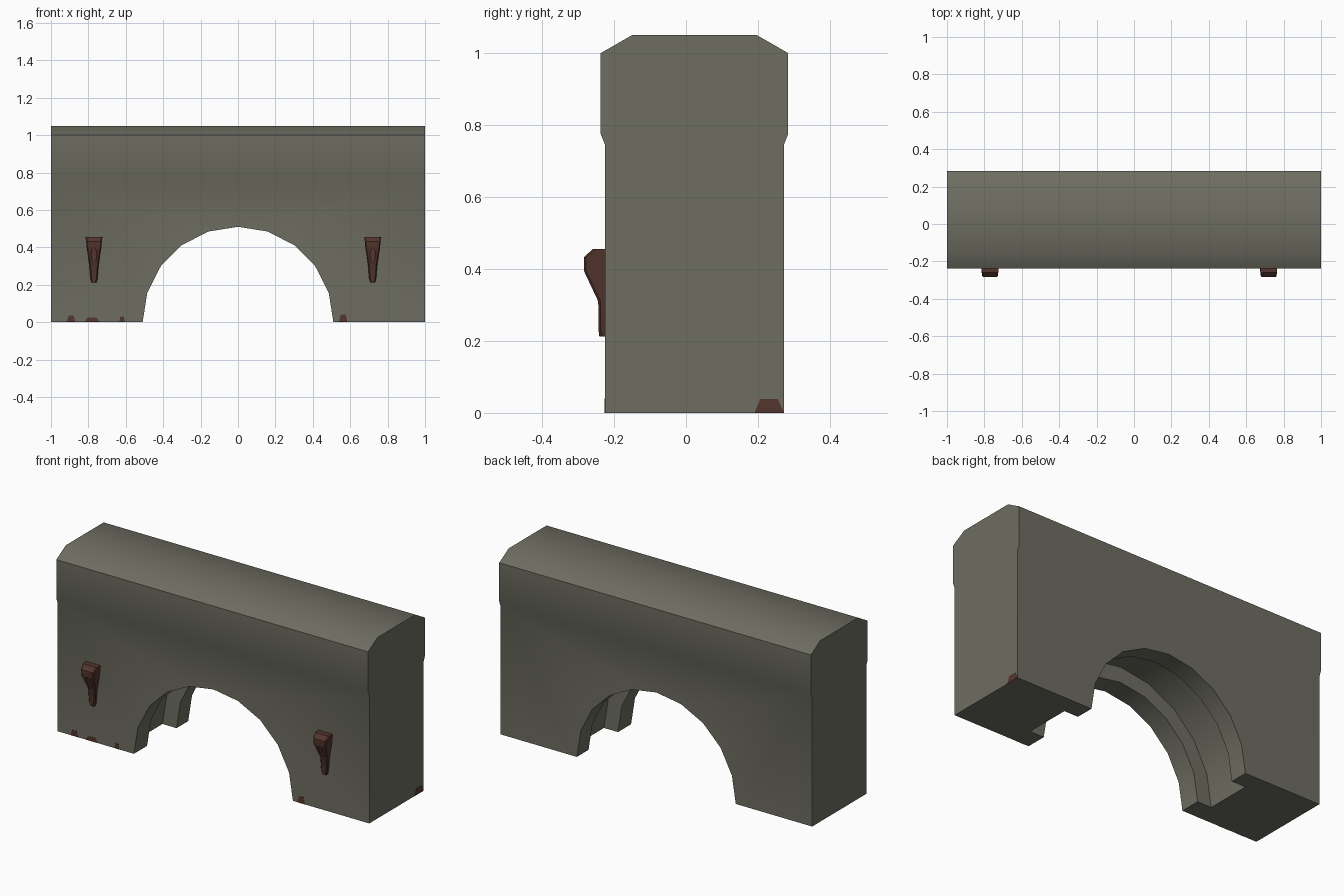
import bpy, bmesh, math

if "Cube" in bpy.data.objects:
    bpy.data.objects.remove(bpy.data.objects["Cube"])

def material(name, rgb):
    m = bpy.data.materials.new(name)
    m.diffuse_color = (*rgb, 1)
    m.use_nodes = True
    m.node_tree.nodes["Principled BSDF"].inputs["Base Color"].default_value = m.diffuse_color
    return m

STONE = material("grey stone", (0.155, 0.155, 0.122))
IRON = material("rusty iron", (0.088, 0.036, 0.026))

def make_object(name, bm, mat):
    bmesh.ops.recalc_face_normals(bm, faces=bm.faces)
    me = bpy.data.meshes.new(name)
    bm.to_mesh(me)
    bm.free()
    me.materials.append(mat)
    ob = bpy.data.objects.new(name, me)
    bpy.context.collection.objects.link(ob)
    return ob

def loft(name, rings, mat):
    """Skin a list of equally long closed rings and cap both ends."""
    bm = bmesh.new()
    vs = [[bm.verts.new(p) for p in ring] for ring in rings]
    n = len(vs[0])
    for a, b in zip(vs, vs[1:]):
        for i in range(n):
            j = (i + 1) % n
            bm.faces.new((a[i], a[j], b[j], b[i]))
    bm.faces.new(vs[0])
    bm.faces.new(vs[-1])
    return make_object(name, bm, mat)

def cut(ob, cutters):
    """Subtract the cutters, bake the result, then delete the cutters."""
    for c in cutters:
        mod = ob.modifiers.new("cut", 'BOOLEAN')
        mod.operation = 'DIFFERENCE'
        mod.solver = 'EXACT'
        mod.object = c
        c.hide_render = True
    dg = bpy.context.evaluated_depsgraph_get()
    me = bpy.data.meshes.new_from_object(ob.evaluated_get(dg))
    ob.modifiers.clear()
    ob.data = me
    for c in cutters:
        bpy.data.objects.remove(c)

def smooth(ob, degrees):
    bpy.ops.object.select_all(action='DESELECT')
    ob.select_set(True)
    bpy.context.view_layer.objects.active = ob
    bpy.ops.object.shade_smooth_by_angle(angle=math.radians(degrees))

def ellipse_cutter(name, cx, cz, rx, rz, sides, y0, y1):
    ring = [(cx + rx * math.cos(2 * math.pi * i / sides),
             cz + rz * math.sin(2 * math.pi * i / sides)) for i in range(sides)]
    return loft(name, [[(x, y, z) for x, z in ring] for y in (y0, y1)], STONE)

# Wall: coping profile swept along x, with a grooved arch cut through it
MID = 0.0235
half = [(0.2485, 0), (0.2485, 0.745), (0.2605, 0.775), (0.2605, 1.0), (0.1735, 1.05)]
profile = [(MID + y, z) for y, z in half] + [(MID - y, z) for y, z in reversed(half)]
wall = loft("arched_wall", [[(x, y, z) for y, z in profile] for x in (-1, 1)], STONE)
cut(wall, [ellipse_cutter("arch_cutter", 0, 0, 0.51, 0.51, 20, -0.5, 0.5),
           ellipse_cutter("gate_groove_cutter", 0, 0, 0.60, 0.60, 20, -0.105, 0.165)])
smooth(wall, 35)

# Torch brackets: tapering rings of (height, half width, front y)
SECTIONS = [(0.213, 0.012, -0.241), (0.228, 0.018, -0.243), (0.31, 0.025, -0.244),
            (0.395, 0.039, -0.284), (0.432, 0.042, -0.284), (0.455, 0.045, -0.26)]
for side, cx in (("left", -0.77), ("right", 0.72)):
    rings = []
    for z, w, y in SECTIONS:
        c = 0.006
        rings.append([(cx - w, -0.222, z), (cx - w, y + c, z), (cx - w + c, y, z),
                      (cx + w - c, y, z), (cx + w, y + c, z), (cx + w, -0.222, z)])
    bracket = loft(side + "_wall_bracket", rings, IRON)
    cut(bracket, [ellipse_cutter("slot_cutter", cx, 0.36, 0.013, 0.038, 10, -0.4, -0.245)])
    smooth(bracket, 30)

# Rust chips showing at the foot of the wall: trapezoid plates
def chip(name, a, b, h, place):
    t = (b - a) * 0.2
    pts = [(a, 0), (b, 0), (b - t, h), (a + t, h)]
    loft(name, [[place(u, v, d) for u, v in pts] for d in (-0.001, 0.001)], IRON)

for i, (a, b, h) in enumerate([(-0.915, -0.87, 0.035), (-0.82, -0.74, 0.025),
                               (-0.635, -0.605, 0.03), (0.54, 0.585, 0.04)]):
    chip(f"front_rust_chip_{i + 1}", a, b, h, lambda u, v, d: (u, -0.225 + d, v))
chip("end_rust_chip", 0.19, 0.272, 0.038, lambda u, v, d: (1.0 + d, u, v))
